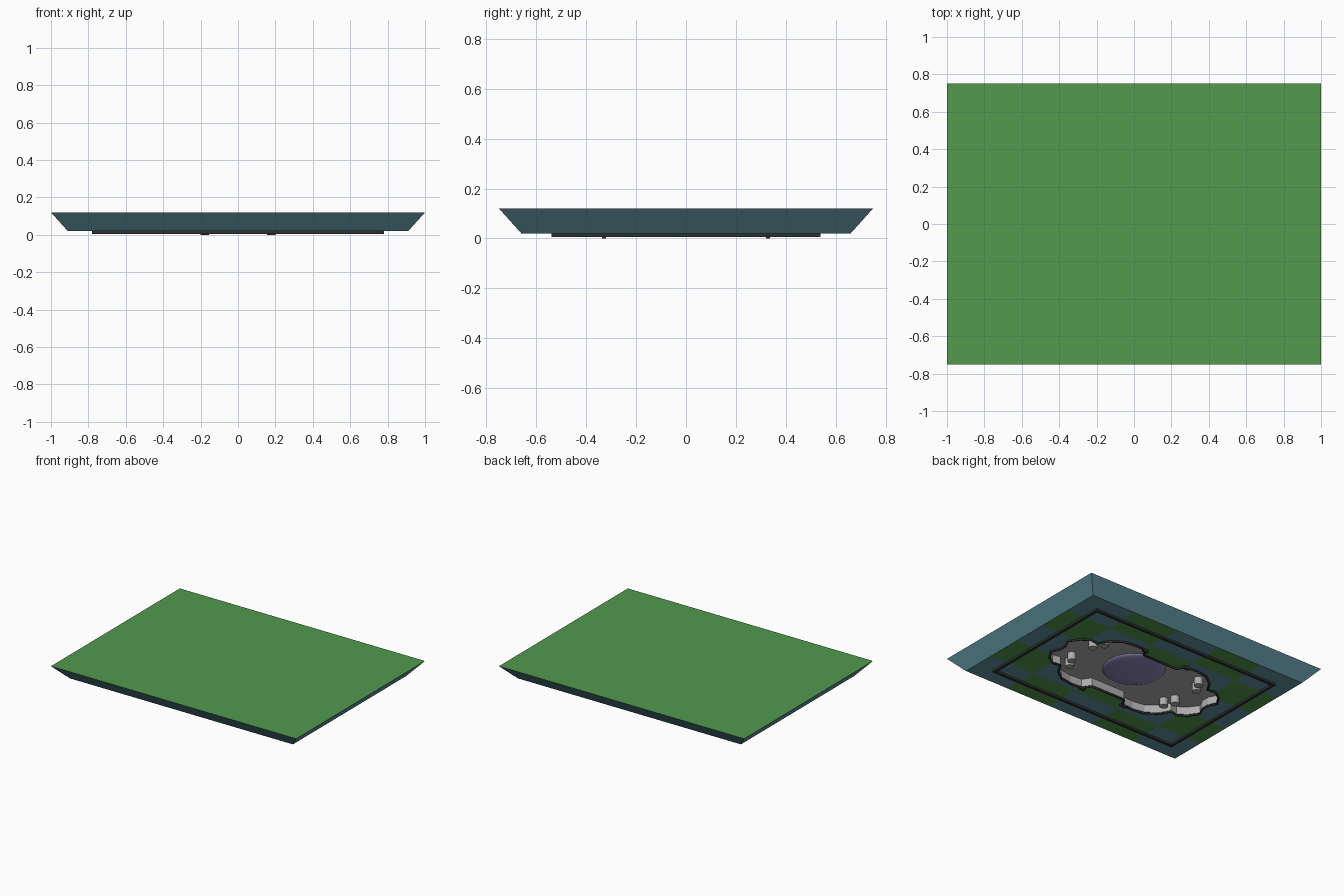
import bpy, bmesh, math
from mathutils import Matrix

cube = bpy.data.objects.get("Cube")
if cube:
    bpy.data.objects.remove(cube, do_unlink=True)


def material(name, rgb):
    m = bpy.data.materials.new(name)
    m.use_nodes = True
    m.diffuse_color = (*rgb, 1)
    bsdf = next(n for n in m.node_tree.nodes if n.type == 'BSDF_PRINCIPLED')
    bsdf.inputs["Base Color"].default_value = (*rgb, 1)
    bsdf.inputs["Roughness"].default_value = 0.8
    return m


GREEN = material("grass_green", (0.085, 0.32, 0.075))
TEAL = material("slate_teal", (0.12, 0.29, 0.35))
GREY = material("pit_grey", (0.42, 0.42, 0.42))
BLACK = material("trim_black", (0.03, 0.03, 0.03))
VIOLET = material("disc_violet", (0.28, 0.25, 0.50))


def add_object(name, bm, mats):
    bmesh.ops.recalc_face_normals(bm, faces=bm.faces)
    mesh = bpy.data.meshes.new(name)
    bm.to_mesh(mesh)
    bm.free()
    for m in mats:
        mesh.materials.append(m)
    ob = bpy.data.objects.new(name, mesh)
    bpy.context.collection.objects.link(ob)
    return ob


def box(bm, x, y, z, sx, sy, sz):
    bmesh.ops.create_cube(bm, size=1, matrix=Matrix.Translation((x, y, z))
                          @ Matrix.Diagonal((sx, sy, sz, 1)))


BASE, TOP, FLOOR = 0.02, 0.12, 0.08
HALF_X, HALF_Y, LOW_X, LOW_Y = 1.0, 0.75, 0.91, 0.66
TILES = 5

# Tray: checkered underside, sloping sides, plain top
bm = bmesh.new()
grid = [[bm.verts.new((LOW_X * (2 * i / TILES - 1), LOW_Y * (2 * j / TILES - 1), BASE))
         for j in range(TILES + 1)] for i in range(TILES + 1)]
for i in range(TILES):
    for j in range(TILES):
        f = bm.faces.new((grid[i][j], grid[i][j + 1], grid[i + 1][j + 1], grid[i + 1][j]))
        f.material_index = 1 if (i + j) % 2 == 0 else 0
n = TILES
edges = [[grid[i][0] for i in range(n + 1)], [grid[n][j] for j in range(n + 1)],
         [grid[i][n] for i in range(n, -1, -1)], [grid[0][j] for j in range(n, -1, -1)]]
corners = [bm.verts.new((sx * HALF_X, sy * HALF_Y, TOP))
           for sx, sy in ((-1, -1), (1, -1), (1, 1), (-1, 1))]
for k, edge in enumerate(edges):
    f = bm.faces.new(edge + [corners[(k + 1) % 4], corners[k]])
    f.material_index = 1
bm.faces.new(corners).material_index = 0
tray = add_object("tray", bm, [GREEN, TEAL, GREY])

# Pit outline: one quarter mirrored to all four
quarter = [(0.14, 0.27), (0.18, 0.33), (0.27, 0.335), (0.36, 0.32), (0.44, 0.26),
           (0.48, 0.19), (0.54, 0.2), (0.6, 0.16), (0.65, 0.09), (0.62, 0.03)]
half = quarter + [(x, -y) for x, y in reversed(quarter)]
outline = half + [(-x, y) for x, y in reversed(half)]

# Pit cut into the underside
bm = bmesh.new()
face = bm.faces.new([bm.verts.new((x, y, -0.1)) for x, y in outline])
ext = bmesh.ops.extrude_face_region(bm, geom=[face])
for v in ext["geom"]:
    if isinstance(v, bmesh.types.BMVert):
        v.co.z = FLOOR
for f in bm.faces:
    f.material_index = 2
cutter = add_object("pit_cutter", bm, [GREEN, TEAL, GREY])
cutter.hide_render = True
cut = tray.modifiers.new("pit", 'BOOLEAN')
cut.operation = 'DIFFERENCE'
cut.solver = 'EXACT'
cut.object = cutter
bpy.context.view_layer.update()
deps = bpy.context.evaluated_depsgraph_get()
tray_mesh = bpy.data.meshes.new_from_object(tray.evaluated_get(deps))
tray.modifiers.clear()
tray.data = tray_mesh
bpy.data.objects.remove(cutter, do_unlink=True)

# Dark trim around the pit
curve = bpy.data.curves.new("pit_trim", 'CURVE')
curve.dimensions = '3D'
curve.bevel_depth = 0.008
curve.bevel_resolution = 1
spline = curve.splines.new('POLY')
spline.points.add(len(outline) - 1)
for p, (x, y) in zip(spline.points, outline):
    p.co = (x, y, BASE - 0.005, 1)
spline.use_cyclic_u = True
curve.materials.append(BLACK)
bpy.context.collection.objects.link(bpy.data.objects.new("pit_trim", curve))

# Rectangular border and the four small trim blocks
bm = bmesh.new()
for s in (-1, 1):
    box(bm, 0, s * 0.53, 0.0135, 1.56, 0.02, 0.017)
    box(bm, s * 0.77, 0, 0.0135, 0.02, 1.04, 0.017)
add_object("border_frame", bm, [BLACK])
bm = bmesh.new()
for sx in (-1, 1):
    for sy in (-1, 1):
        box(bm, sx * 0.178, sy * 0.328, 0.01, 0.045, 0.016, 0.02)
add_object("trim_blocks", bm, [BLACK])

# Pegs standing in the pit
bm = bmesh.new()
for sx in (-1, 1):
    for sy in (-1, 1):
        for x, y in ((0.41, 0.18), (0.45, 0.11)):
            bmesh.ops.create_cone(bm, cap_ends=True, segments=16, radius1=0.03,
                                  radius2=0.03, depth=0.06,
                                  matrix=Matrix.Translation((sx * x, sy * y, 0.055)))
add_object("pit_pegs", bm, [GREY])

# Shallow round disc in the middle of the pit
bm = bmesh.new()
bmesh.ops.create_uvsphere(bm, u_segments=48, v_segments=16, radius=1,
                          matrix=Matrix.Translation((0, 0, FLOOR))
                          @ Matrix.Diagonal((0.21, 0.21, 0.025, 1)))
for f in bm.faces:
    f.smooth = True
add_object("centre_disc", bm, [VIOLET])
